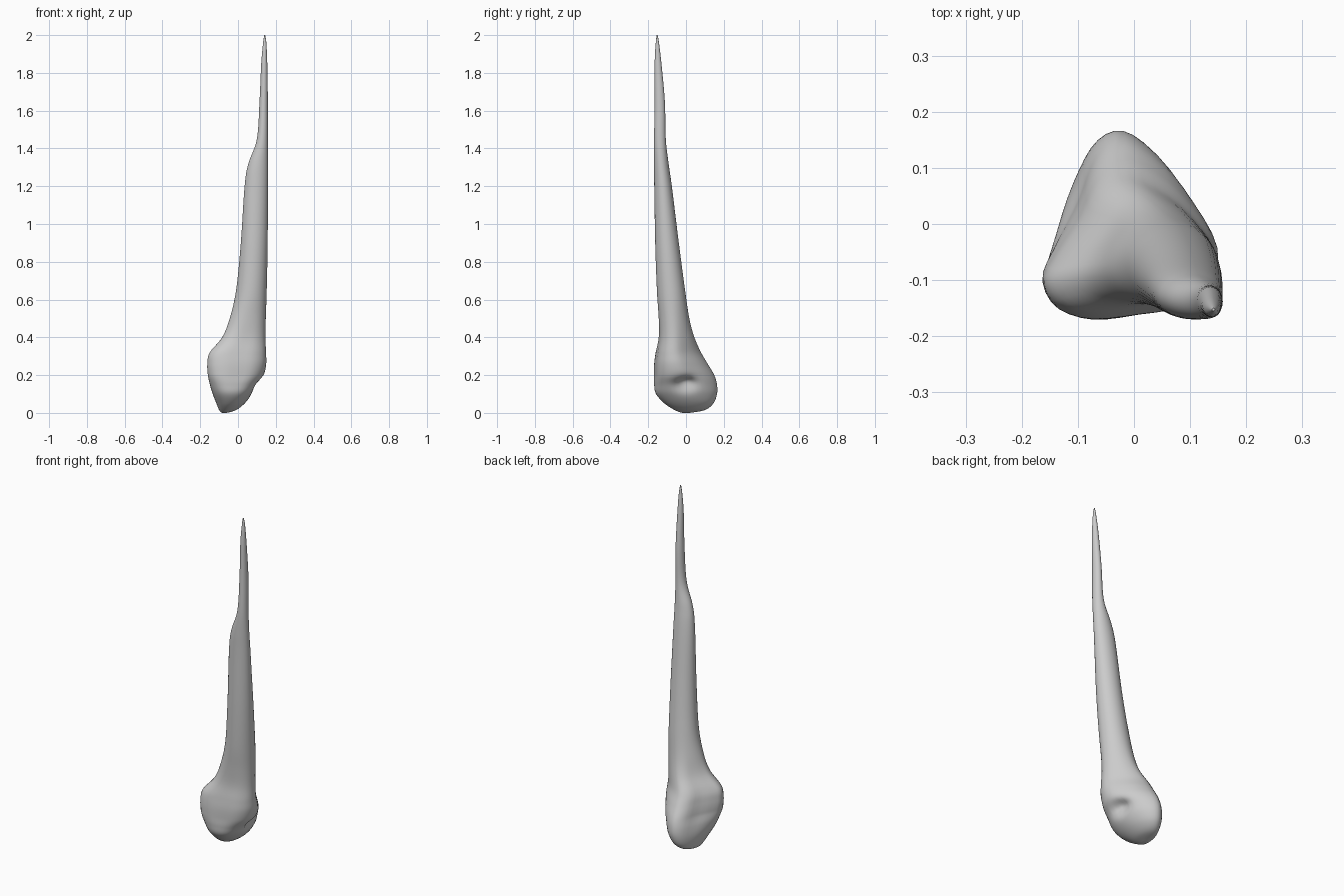
import bpy
import bmesh
import math
from mathutils import Vector

cube = bpy.data.objects.get("Cube")
if cube:
    bpy.data.objects.remove(cube, do_unlink=True)

SIDES = 40        # points around each ring
STEPS = 6         # rings between two neighbouring sections

# Sections along the bone: height, x range, y range, share of the knob outline
SECTIONS = [
    (0.0, -0.085, -0.06, -0.02, 0.02, 0),
    (0.015, -0.10, -0.01, -0.06, 0.10, 0.1),
    (0.05, -0.115, 0.035, -0.115, 0.145, 0.2),
    (0.1, -0.135, 0.075, -0.16, 0.165, 0.4),
    (0.15, -0.15, 0.105, -0.17, 0.165, 0.7),
    (0.2, -0.16, 0.135, -0.17, 0.15, 1),
    (0.26, -0.163, 0.148, -0.168, 0.115, 1),
    (0.32, -0.15, 0.147, -0.16, 0.08, 1),
    (0.4, -0.085, 0.145, -0.145, 0.045, 0.7),
    (0.5, -0.045, 0.147, -0.145, 0.018, 0.3),
    (0.65, -0.01, 0.152, -0.154, -0.005, 0),
    (0.9, 0.015, 0.157, -0.163, -0.038, 0),
    (1.2, 0.035, 0.158, -0.168, -0.075, 0),
    (1.32, 0.055, 0.158, -0.17, -0.092, 0),
    (1.45, 0.1, 0.158, -0.169, -0.107, 0),
    (1.65, 0.114, 0.158, -0.166, -0.112, 0),
    (1.85, 0.123, 0.155, -0.166, -0.13, 0),
    (1.96, 0.133, 0.15, -0.16, -0.143, 0),
    (2.0, 0.139, 0.144, -0.155, -0.15, 0),
]

# Rounded triangular outline of the knob, fitted to a unit square
KNOB = [(1, -0.1), (0.77, 0.35), (0.4, 0.77), (-0.05, 1), (-0.38, 0.8),
        (-0.6, 0.3), (-0.85, -0.15), (-1, -0.5), (-0.85, -0.85),
        (-0.45, -1), (0.1, -0.95), (0.6, -0.85), (0.93, -0.55)]


def spline(a, b, c, d, t):
    """Smooth blend from b to c, guided by the neighbours a and d."""
    return tuple(
        q + 0.5 * t * (r - p + t * (2 * p - 5 * q + 4 * r - s
                                    + t * (3 * (q - r) + s - p)))
        for p, q, r, s in zip(a, b, c, d))


def knob_point(angle):
    """Point on the closed knob outline, matched to the ring angle."""
    count = len(KNOB)
    position = angle / math.tau * count
    i = int(position)
    return spline(*(KNOB[(i + k) % count] for k in (-1, 0, 1, 2)), position - i)


def along_bone():
    """All ring sections, including the smooth ones in between."""
    last = len(SECTIONS) - 1
    for i in range(last):
        near = [SECTIONS[min(max(i + k, 0), last)] for k in (-1, 0, 1, 2)]
        for step in range(STEPS):
            yield spline(*near, step / STEPS)
    yield SECTIONS[last]


def dent(point):
    """Press the hollow into the sloping underside of the knob."""
    offset = point - Vector((0.1, 0.0, 0.15))
    offset.z *= 1.3
    strength = math.exp(-(offset.length / 0.05) ** 2)
    return point + Vector((-0.035, 0, 0.02)) * strength


# Loft the rings into one closed surface
bm = bmesh.new()
rings = []
for z, left, right, front, back, share in along_bone():
    share = min(max(share, 0), 1)
    ring = []
    for k in range(SIDES):
        angle = math.tau * k / SIDES
        kx, ky = knob_point(angle)
        ux = math.cos(angle) * (1 - share) + kx * share
        uy = math.sin(angle) * (1 - share) + ky * share
        point = Vector(((left + right) / 2 + ux * (right - left) / 2,
                        (front + back) / 2 + uy * (back - front) / 2,
                        max(z, 0)))
        ring.append(bm.verts.new(dent(point)))
    rings.append(ring)

for low, high in zip(rings, rings[1:]):
    for k in range(SIDES):
        n = (k + 1) % SIDES
        bm.faces.new((low[k], low[n], high[n], high[k]))
bm.faces.new(reversed(rings[0]))
bm.faces.new(rings[-1])
bmesh.ops.recalc_face_normals(bm, faces=bm.faces)

mesh = bpy.data.meshes.new("tapered_bone")
bm.to_mesh(mesh)
bm.free()
bone = bpy.data.objects.new("tapered_bone", mesh)
bpy.context.collection.objects.link(bone)

# Plain grey surface
grey = bpy.data.materials.new("plain_grey")
grey.use_nodes = True
colour = (0.6, 0.6, 0.6, 1)
grey.diffuse_color = colour
grey.node_tree.nodes["Principled BSDF"].inputs["Base Color"].default_value = colour
mesh.materials.append(grey)

# Smooth shading
bpy.ops.object.select_all(action='DESELECT')
bone.select_set(True)
bpy.context.view_layer.objects.active = bone
bpy.ops.object.shade_smooth_by_angle(angle=math.radians(60))
